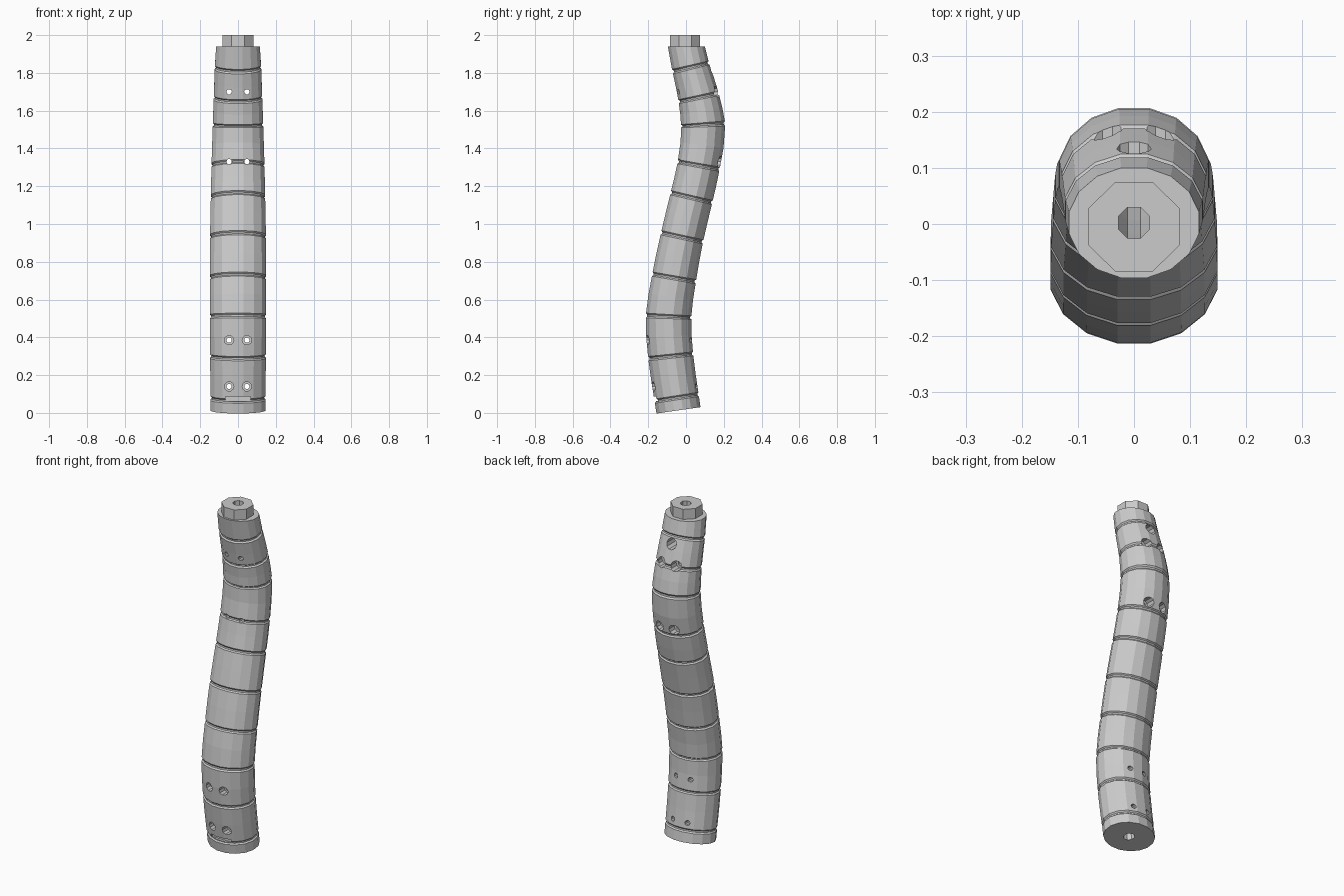
import bpy, bmesh
from math import sin, cos, pi, atan2

if "Cube" in bpy.data.objects:
    bpy.data.objects.remove(bpy.data.objects["Cube"])

# centreline (z, y) and section half-widths (z, across x, across path)
PATH = [(0.015, -0.04), (0.3, -0.081), (0.51, -0.092), (0.715, -0.063), (0.93, -0.021),
        (1.14, 0.029), (1.31, 0.067), (1.5, 0.091), (1.67, 0.067), (1.83, 0.025), (1.94, 0.002)]
WIDTH = [(0, 0.148, 0.12), (0.5, 0.152, 0.123), (0.93, 0.151, 0.116), (1.31, 0.143, 0.115),
         (1.53, 0.136, 0.119), (1.83, 0.125, 0.101), (1.94, 0.118, 0.1)]
GROOVES = [0.08, 0.3, 0.51, 0.715, 0.93, 1.14, 1.31, 1.525, 1.67, 1.83]


def path_y(z):
    n = len(PATH)
    i = max([k for k in range(n - 1) if PATH[k][0] <= z] or [0])
    def slope(k):
        a, b = PATH[max(k - 1, 0)], PATH[min(k + 1, n - 1)]
        return (b[1] - a[1]) / (b[0] - a[0])
    (z0, y0), (z1, y1) = PATH[i], PATH[i + 1]
    if z < z0:
        return y0 + slope(0) * (z - z0)
    if z > z1:
        return y1
    h = z1 - z0
    t = (z - z0) / h
    return ((2*t**3 - 3*t*t + 1) * y0 + (t**3 - 2*t*t + t) * h * slope(i)
            + (3*t*t - 2*t**3) * y1 + (t**3 - t*t) * h * slope(i + 1))


def widths(z):
    for a, b in zip(WIDTH, WIDTH[1:]):
        if z <= b[0]:
            t = max(0, (z - a[0]) / (b[0] - a[0]))
            return a[1] + t * (b[1] - a[1]), a[2] + t * (b[2] - a[2])
    return WIDTH[-1][1:]


def ring(z, rx, ry, sides, flat=False):
    e = 0.01
    tilt = 0 if flat else -atan2(path_y(z + e) - path_y(z - e), 2 * e)
    return [(rx * cos(a), path_y(z) + ry * sin(a) * cos(tilt), z + ry * sin(a) * sin(tilt))
            for a in (2 * pi * (k + 0.5) / sides for k in range(sides))]


def loft(bm, rings):
    vs = [[bm.verts.new(p) for p in r] for r in rings]
    n = len(vs[0])
    for a, b in zip(vs, vs[1:]):
        for k in range(n):
            bm.faces.new((a[k], a[(k + 1) % n], b[(k + 1) % n], b[k]))
    bm.faces.new(vs[0][::-1])
    bm.faces.new(vs[-1])


def finish(name, bm, cutter=False):
    bmesh.ops.recalc_face_normals(bm, faces=bm.faces)
    me = bpy.data.meshes.new(name)
    bm.to_mesh(me)
    bm.free()
    ob = bpy.data.objects.new(name, me)
    bpy.context.collection.objects.link(ob)
    if cutter:
        ob.hide_render = True
        ob.hide_set(True)
    return ob


def cut(ob, cutter):
    m = ob.modifiers.new(cutter.name, 'BOOLEAN')
    m.operation, m.solver, m.object = 'DIFFERENCE', 'EXACT', cutter


def y_profile(bm, x, z, steps, sides=10):
    # stepped round pin along y from (y, radius) pairs
    loft(bm, [[(x + r * cos(2 * pi * k / sides), y, z + r * sin(2 * pi * k / sides))
               for k in range(sides)] for y, r in steps])


# curved grip with grooves
stations = [(0.0135, 0)]
for i, g in enumerate(GROOVES):
    if i:
        stations.append(((GROOVES[i - 1] + g) / 2, 0))
    stations += [(g - 0.011, 0), (g - 0.004, 0.007), (g + 0.004, 0.007), (g + 0.011, 0)]
stations.append((1.94, 0))
rings = []
for z, d in stations:
    rx, ry = widths(z)
    rings.append(ring(z, rx - d, ry - d, 16, z == 1.94))
bm = bmesh.new()
loft(bm, rings)
grip = finish("grip", bm)

# octagonal peg on top
bm = bmesh.new()
loft(bm, [[(0.088 * cos(a), -0.005 + 0.086 * sin(a), z)
           for a in (2 * pi * (k + 0.5) / 8 for k in range(8))] for z in (1.94, 2.0)])
peg = finish("top_peg", bm)

# central bore
bm = bmesh.new()
loft(bm, [ring(z, 0.03, 0.03, 8, z > 1.9) for z in
          [-0.05] + [0.1 + 0.1 * k for k in range(19)] + [1.94, 2.05]])
bore = finish("bore_cutter", bm, True)

# screw holes with counterbores, and front slot
bm = bmesh.new()
for x in (-0.047, 0.047):
    for z, side in ((0.14, -1), (0.385, -1), (1.33, 1), (1.7, 1)):
        rx, ry = widths(z)
        seat = path_y(z) + side * (ry - 0.05)
        big = 0.025 if side < 0 else 0.029
        y_profile(bm, x, z, [(-side * 0.4, 0.014), (seat, 0.014), (seat, big), (side * 0.4, big)])
loft(bm, [[(-0.065, y, 0.064), (0.065, y, 0.064), (0.065, y, 0.086), (-0.065, y, 0.086)]
          for y in (-0.3, -0.145)])
holes = finish("hole_cutter", bm, True)

# single blind hole at upper back
bm = bmesh.new()
y_profile(bm, 0, 1.81, [(0.03, 0.031), (0.4, 0.031)])
back_hole = finish("back_hole_cutter", bm, True)

for c in (bore, holes, back_hole):
    cut(grip, c)
cut(peg, bore)
